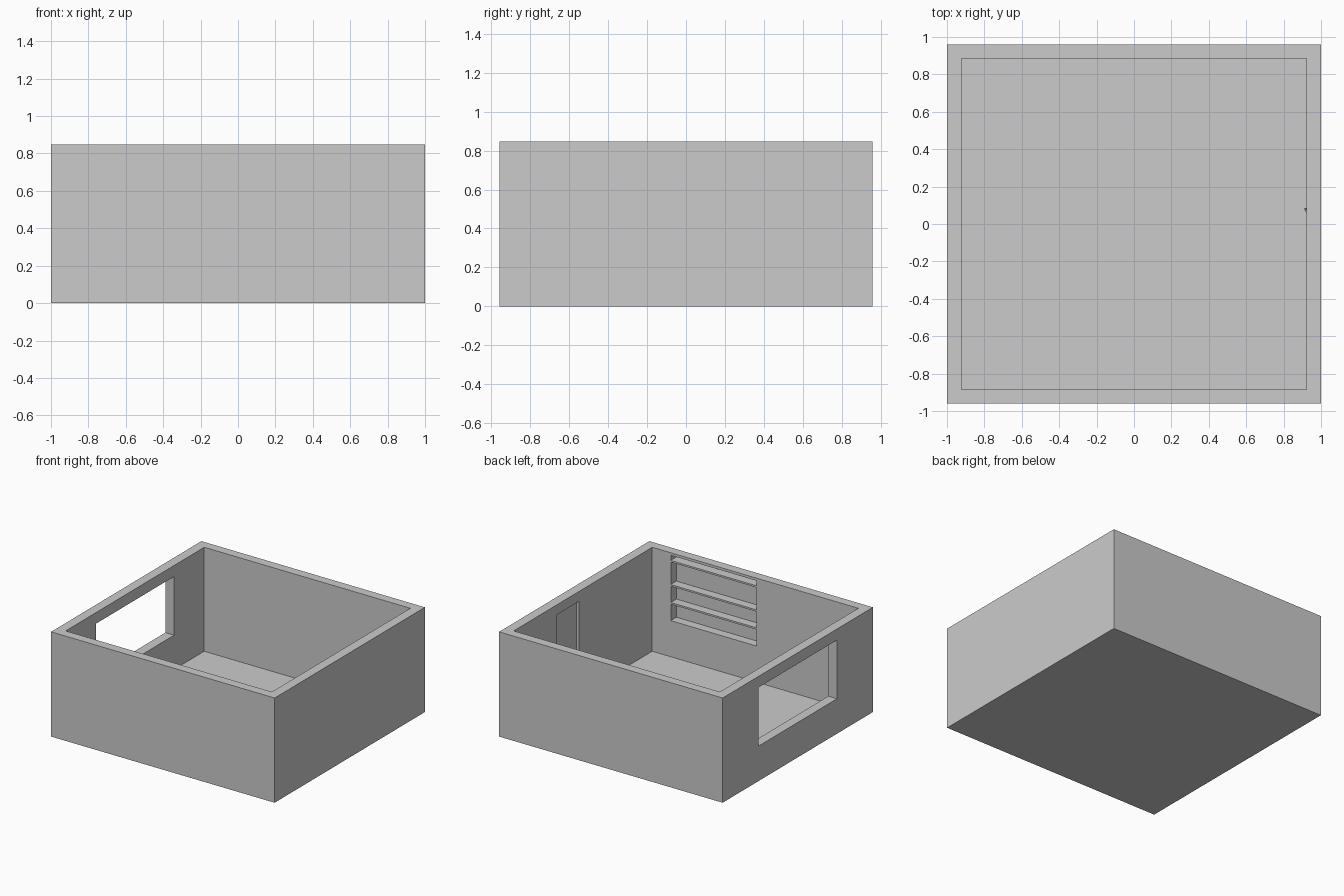
import bpy
from mathutils import Vector

if "Cube" in bpy.data.objects:
    bpy.data.objects.remove(bpy.data.objects["Cube"])


def box(name, lo, hi):
    lo, hi = Vector(lo), Vector(hi)
    bpy.ops.mesh.primitive_cube_add(size=1, location=(lo + hi) / 2)
    ob = bpy.context.object
    ob.name = name
    ob.scale = hi - lo
    bpy.ops.object.transform_apply(location=False, rotation=False, scale=True)
    return ob


def cut(target, name, lo, hi):
    cutter = box(name, lo, hi)
    cutter.hide_render = True
    cutter.display_type = 'WIRE'
    cutter.hide_set(True)
    mod = target.modifiers.new(name, 'BOOLEAN')
    mod.operation = 'DIFFERENCE'
    mod.solver = 'EXACT'
    mod.object = cutter


IX, IY = 0.922, 0.885      # inner faces of the walls
FLOOR, TOP = 0.006, 0.847

# Room shell: thin floor and four walls
room = box("room_shell", (-1, -0.96, 0), (1, 0.96, TOP))
cut(room, "room_cutter", (-IX, -IY, FLOOR), (IX, IY, 1))

# Window through the left wall
cut(room, "window_cutter", (-1.1, -0.5, 0.283), (-0.8, 0.5, 0.757))

# Shelf niche in the front wall, open to the inside
cut(room, "niche_cutter", (-0.01, -0.957, 0.298), (0.756, -0.8, 0.826))

# Shallow door recess in the right wall
cut(room, "door_cutter", (0.85, 0.052, 0.007), (0.942, 0.333, 0.767))

# Shelf boards
for i, z in enumerate((0.445, 0.59, 0.785)):
    box(f"shelf_{i + 1}", (-0.01, -0.957, z - 0.014), (0.756, -IY, z))

# Lever door handle
curve = bpy.data.curves.new("door_handle", 'CURVE')
curve.dimensions = '3D'
curve.bevel_depth = 0.005
curve.bevel_resolution = 2
curve.use_fill_caps = True
path = [(0.944, 0.066), (0.922, 0.066), (0.918, 0.070), (0.917, 0.086)]
spline = curve.splines.new('POLY')
spline.points.add(len(path) - 1)
for p, (x, y) in zip(spline.points, path):
    p.co = (x, y, 0.36, 1)
bpy.context.collection.objects.link(bpy.data.objects.new("door_handle", curve))
